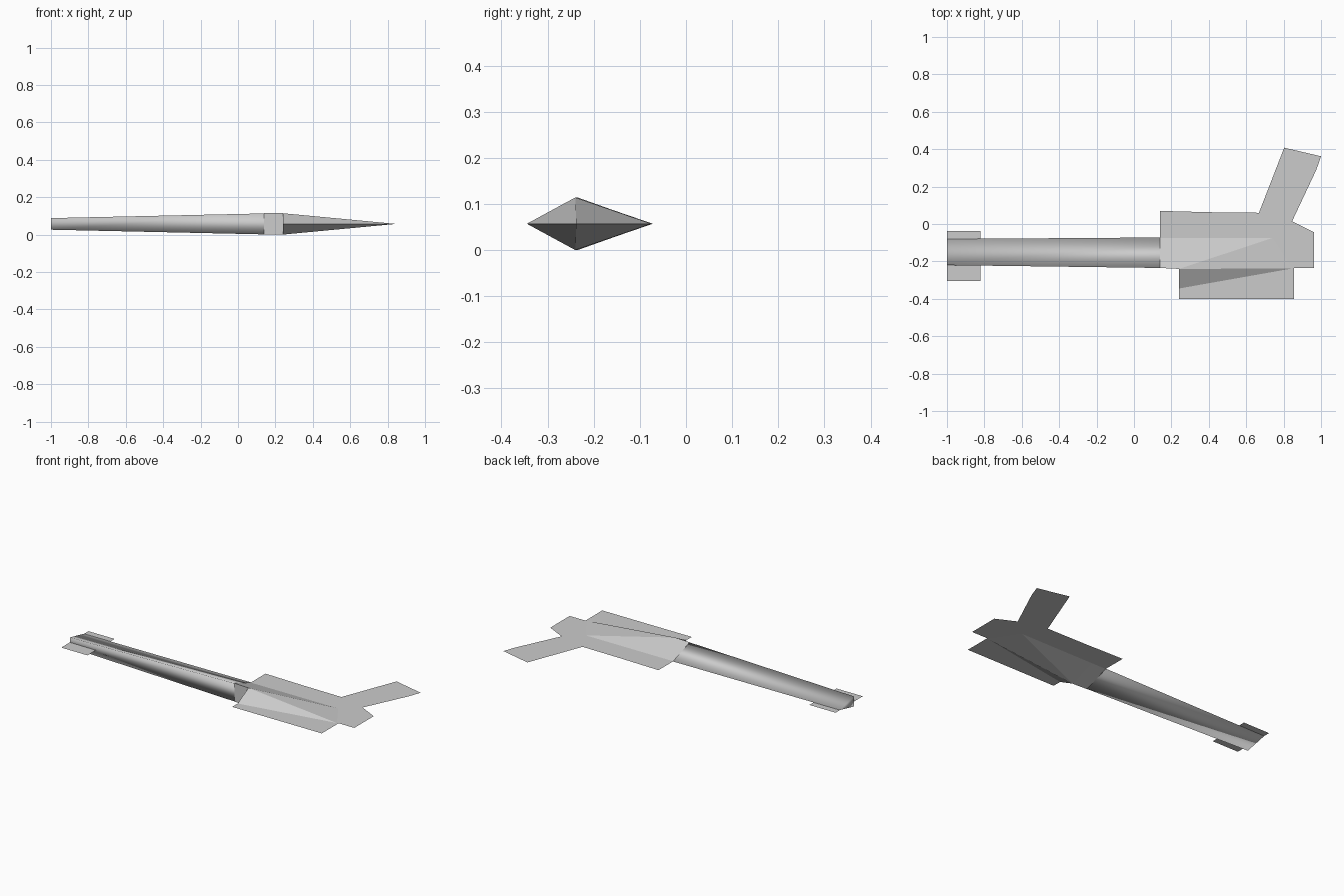
import bpy, bmesh, math

cube = bpy.data.objects.get("Cube")
if cube:
    bpy.data.objects.remove(cube, do_unlink=True)

# One plain grey for the whole model
grey = bpy.data.materials.new("light_grey")
grey.use_nodes = True
GREY = (0.6, 0.6, 0.6, 1.0)
grey.diffuse_color = GREY
grey.node_tree.nodes["Principled BSDF"].inputs["Base Color"].default_value = GREY

MID = 0.057   # height of all flat fins


def part(name, verts, faces, smooth=False, closed=True):
    mesh = bpy.data.meshes.new(name)
    mesh.from_pydata(verts, [], faces)
    mesh.materials.append(grey)
    bm = bmesh.new()
    bm.from_mesh(mesh)
    if closed:
        bmesh.ops.recalc_face_normals(bm, faces=bm.faces)
    for f in bm.faces:
        f.smooth = smooth
    bm.to_mesh(mesh)
    bm.free()
    obj = bpy.data.objects.new(name, mesh)
    bpy.context.collection.objects.link(obj)
    return obj


def fin(name, outline):
    # Paper-thin horizontal sheet, outline counter-clockwise
    return part(name, [(x, y, MID) for x, y in outline],
                [list(range(len(outline)))], closed=False)


def section(x, wall_y, edge_y, half):
    # Triangular cross-section: upright wall and one sharp side edge
    return [(x, wall_y, MID + half), (x, edge_y, MID), (x, wall_y, MID - half)]


# Long tapering three-sided boom
part("boom", section(-1, -0.22, -0.08, 0.031) + section(0.14, -0.235, -0.072, 0.056),
     [(0, 1, 4, 3), (1, 2, 5, 4), (2, 0, 3, 5), (0, 2, 1)], smooth=True)

# Body behind the ridge: short straight stretch, then fading into the fin
part("rear_body",
     section(0.14, -0.235, -0.075, 0.057) + section(0.24, -0.24, -0.075, 0.057)
     + [(0.74, -0.075, MID), (0.845, -0.238, MID)],
     [(0, 1, 4, 3), (1, 2, 5, 4), (2, 0, 3, 5),
      (3, 4, 6), (3, 6, 7), (5, 6, 4), (5, 7, 6), (3, 7, 5)])

# Half-diamond spike in front of the ridge
part("front_spike",
     [(0.24, -0.24, MID + 0.057), (0.24, -0.345, MID), (0.24, -0.24, MID - 0.057),
      (0.845, -0.238, MID)],
     [(0, 2, 1), (0, 1, 3), (1, 2, 3)])

# Broad sheet with the slanted tail branch
fin("main_fin", [(0.14, -0.235), (0.963, -0.235), (0.963, -0.045), (0.845, 0.014),
                 (0.975, 0.29), (1.0, 0.362), (0.803, 0.408), (0.668, 0.06),
                 (0.40, 0.063), (0.14, 0.07)])
fin("front_fin", [(0.24, -0.40), (0.855, -0.40), (0.855, -0.235), (0.24, -0.235)])

# Small fins either side of the boom's end
for name, y0, y1 in (("end_fin_front", -0.305, -0.215), ("end_fin_back", -0.085, -0.038)):
    fin(name, [(-1, y0), (-0.82, y0), (-0.82, y1), (-1, y1)])
